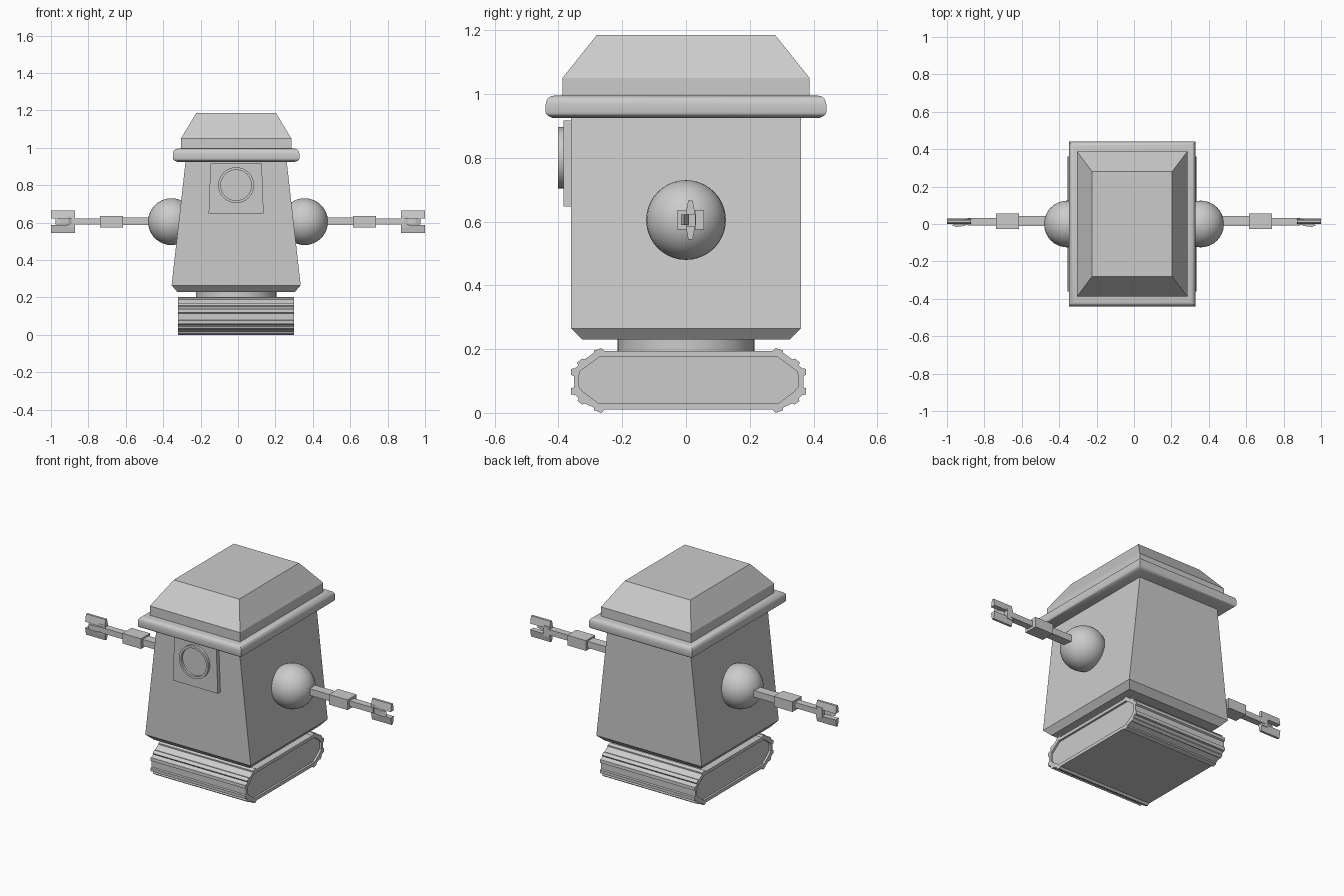
import bpy, bmesh, math
from mathutils import Matrix

if "Cube" in bpy.data.objects:
    bpy.data.objects.remove(bpy.data.objects["Cube"])

CX = -0.01  # body centre in x
grey = bpy.data.materials.new("light_grey")
grey.diffuse_color = (0.6, 0.6, 0.6, 1)
grey.use_nodes = True
grey.node_tree.nodes["Principled BSDF"].inputs["Base Color"].default_value = grey.diffuse_color


def finish(bm, name, smooth=False):
    bmesh.ops.recalc_face_normals(bm, faces=bm.faces)
    mesh = bpy.data.meshes.new(name)
    bm.to_mesh(mesh)
    bm.free()
    mesh.materials.append(grey)
    ob = bpy.data.objects.new(name, mesh)
    bpy.context.collection.objects.link(ob)
    if smooth:
        bpy.ops.object.select_all(action='DESELECT')
        ob.select_set(True)
        bpy.context.view_layer.objects.active = ob
        bpy.ops.object.shade_smooth_by_angle(angle=math.radians(35))
    return ob


def loft(name, rings, smooth=False):
    """Join equal-length rings of points and cap both ends."""
    bm = bmesh.new()
    loops = [[bm.verts.new(p) for p in ring] for ring in rings]
    n = len(loops[0])
    for a, b in zip(loops, loops[1:]):
        for i in range(n):
            j = (i + 1) % n
            bm.faces.new((a[i], a[j], b[j], b[i]))
    bm.faces.new(loops[0][::-1])
    bm.faces.new(loops[-1])
    return finish(bm, name, smooth)


def rect_stack(name, levels, smooth=False):
    """Stack of rectangles given as (z, half x, half y)."""
    return loft(name, [[(CX - a, -b, z), (CX + a, -b, z), (CX + a, b, z), (CX - a, b, z)]
                       for z, a, b in levels], smooth)


def box(name, x, y, z):
    return loft(name, [[(x[0], y[0], h), (x[1], y[0], h), (x[1], y[1], h), (x[0], y[1], h)]
                       for h in z])


def circle(r, y, z, n=32):
    return [(CX + r * math.cos(2 * math.pi * i / n), y, z + r * math.sin(2 * math.pi * i / n))
            for i in range(n)]


# Tapered body with a chamfered bottom
rect_stack("body", [(0.23, 0.315, 0.325), (0.265, 0.345, 0.36), (0.93, 0.27, 0.36)])

# Rounded rim: quarter arcs at the lower and upper edge
rim = [(0.925, 0.315, 0.418)]
rim += [(0.942 - 0.012 * math.cos(math.radians(a)), 0.322 + 0.016 * math.sin(math.radians(a)),
         0.424 + 0.016 * math.sin(math.radians(a))) for a in (30, 60, 90)]
rim += [(0.968 + 0.027 * math.sin(math.radians(a)), 0.313 + 0.025 * math.cos(math.radians(a)),
         0.415 + 0.025 * math.cos(math.radians(a))) for a in (0, 22, 45, 68, 90)]
rect_stack("rim", rim, True)

# Roof cap
rect_stack("cap", [(0.99, 0.295, 0.388), (1.05, 0.295, 0.388), (1.185, 0.214, 0.28)])

# Round neck between base and body
loft("neck", [[(CX + 0.215 * math.cos(math.tau * i / 48), 0.215 * math.sin(math.tau * i / 48), z)
               for i in range(48)] for z in (0.19, 0.24)], True)

# Track base: outer belt with ridges at the rounded ends, recessed side faces
half = [(-0.255, 0.194), (-0.265, 0.203), (-0.288, 0.196), (-0.288, 0.189), (-0.318, 0.168),
        (-0.327, 0.17), (-0.342, 0.157), (-0.337, 0.149), (-0.348, 0.14), (-0.36, 0.138),
        (-0.361, 0.12), (-0.352, 0.115), (-0.352, 0.08), (-0.361, 0.077), (-0.36, 0.058),
        (-0.348, 0.056), (-0.337, 0.045), (-0.34, 0.037), (-0.325, 0.026), (-0.318, 0.03),
        (-0.288, 0.016), (-0.288, 0.008), (-0.265, 0.0), (-0.255, 0.01)]
outer = half + [(0.016 - y, z) for y, z in reversed(half)]
# Inner outline: same points clamped to a chamfered rectangle
inner = []
for y, z in outer:
    dy, dz = y - 0.008, z - 0.102
    k = min(0.344 / max(abs(dy), 1e-6), 0.073 / max(abs(dz), 1e-6),
            0.364 / (abs(dy) + abs(dz) * 1.05 - 0.0), 1.0)
    if abs(dy) < 0.3:
        inner.append((math.copysign(0.28, dy) + 0.008, math.copysign(0.073, dz) + 0.102))
    else:
        # walk the end chamfers by height
        h = max(-0.073, min(0.073, dz * 0.8))
        w = 0.344 - max(0.0, abs(h) - 0.026) * 1.36
        inner.append((math.copysign(w, dy) + 0.008, h + 0.102))
x0, x1, d = -0.32, 0.30, 0.012
loft("track_base", [[(x, y, z) for y, z in prof] for x, prof in
                    ((x0 + d, inner), (x0, inner), (x0, outer), (x1, outer), (x1, inner), (x1 - d, inner))])

# Chest panel, slightly narrower at the top
loft("chest_panel", [[(CX - a, y, z) for a, z in ((0.147, 0.648), (-0.147, 0.648), (-0.137, 0.917), (0.137, 0.917))]
                     for y in (-0.385, -0.35)])
# Round eye with a recessed lens
loft("eye", [circle(r, y, 0.80) for r, y in
             ((0.082, -0.387), (0.082, -0.401), (0.096, -0.401), (0.096, -0.38))], True)

# Arms on both sides
for side, s in (("left", -1), ("right", 1)):
    def span(a, b):
        return (s * a, s * b)
    bm = bmesh.new()
    bmesh.ops.create_uvsphere(bm, u_segments=32, v_segments=20, radius=0.125,
                              matrix=Matrix.Translation((s * 0.356, 0, 0.605)))
    ball = finish(bm, side + "_shoulder")
    for p in ball.data.polygons:
        p.use_smooth = True
    box(side + "_upper_arm", span(0.44, 0.62), (-0.012, 0.042), (0.587, 0.626))
    box(side + "_elbow", span(0.615, 0.737), (-0.028, 0.057), (0.575, 0.635))
    box(side + "_forearm", span(0.73, 0.89), (-0.008, 0.032), (0.589, 0.622))
    box(side + "_palm", span(0.872, 0.912), (0.0, 0.03), (0.575, 0.635))
    # Two prongs, thinner towards their outer edges
    for label, t in (("upper", 1), ("lower", -1)):
        loft(side + "_" + label + "_prong",
             [[(s * x, y, 0.605 + t * h) for x, y in
               ((0.872, c - w), (1.0, c - w), (1.0, c + w), (0.872, c + w))]
              for h, c, w in ((0.018, 0.014, 0.015), (0.061, 0.014, 0.007))])
    # Small thumb on the front of the claw
    loft(side + "_thumb", [[(s * x, y, z) for x, y in
                           ((0.875, 0.01), (0.905, -0.01), (0.95, -0.016), (0.975, -0.006), (0.92, 0.008))]
                          for z in (0.59, 0.622)])
